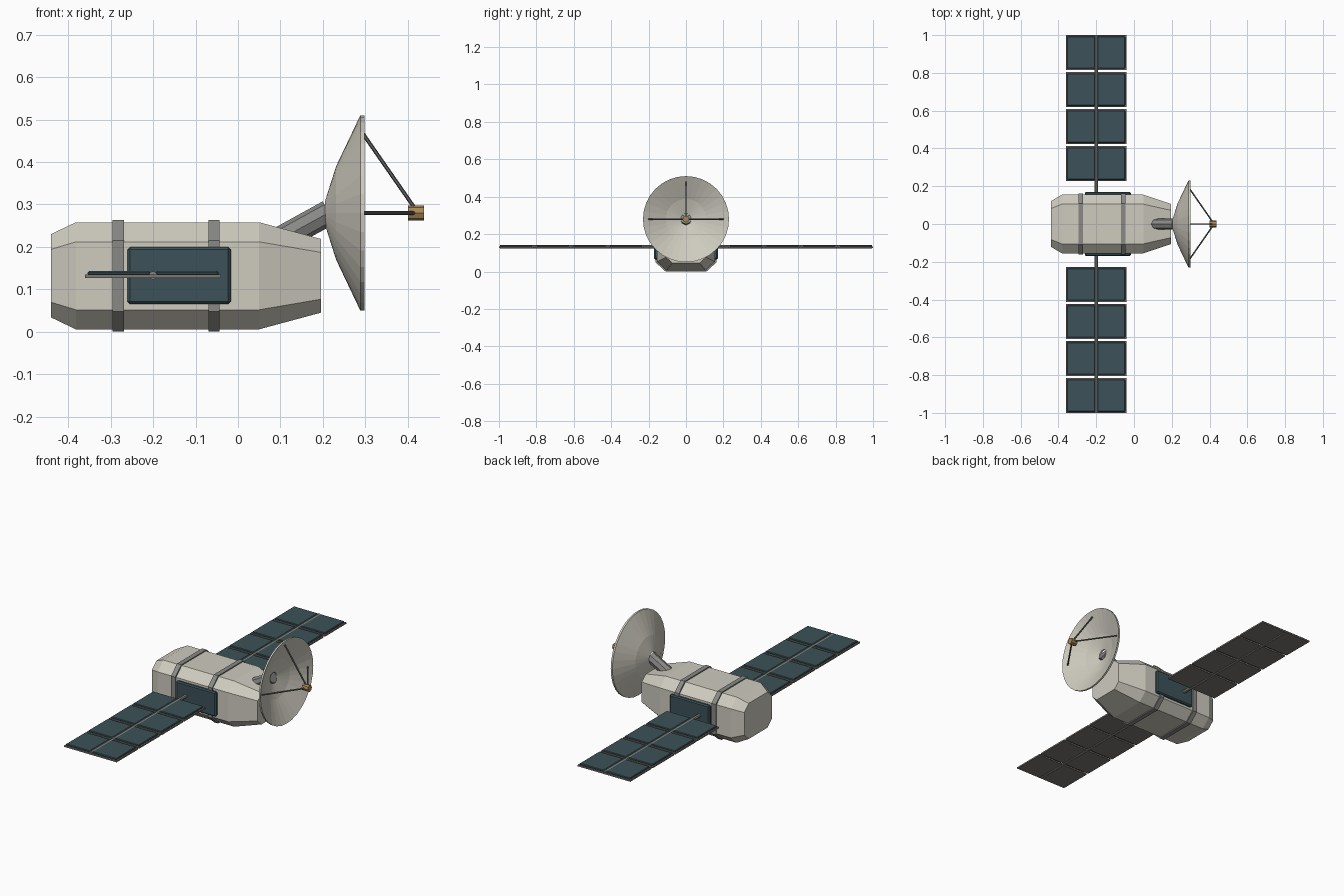
import bpy, bmesh, math
from mathutils import Vector, Matrix

cube = bpy.data.objects.get("Cube")
if cube:
    bpy.data.objects.remove(cube, do_unlink=True)


def material(name, rgb):
    m = bpy.data.materials.new(name)
    m.use_nodes = True
    m.diffuse_color = (*rgb, 1)
    m.node_tree.nodes["Principled BSDF"].inputs["Base Color"].default_value = (*rgb, 1)
    return m


CREAM = material("cream hull", (0.62, 0.60, 0.52))
GREY = material("mid grey metal", (0.25, 0.25, 0.24))
DARK = material("dark grey metal", (0.13, 0.13, 0.13))
FRAME = material("warm grey frame", (0.20, 0.185, 0.17))
TEAL = material("dark teal cells", (0.045, 0.085, 0.10))
GOLD = material("brass", (0.40, 0.25, 0.09))

MID_Z = 0.132    # height of the hull axis
DISH_Z = 0.28    # height of the dish axis
WING_X = -0.2    # centre line of the wings


def finish(name, bm, mat):
    bmesh.ops.recalc_face_normals(bm, faces=bm.faces)
    mesh = bpy.data.meshes.new(name)
    bm.to_mesh(mesh)
    bm.free()
    mesh.materials.append(mat)
    ob = bpy.data.objects.new(name, mesh)
    bpy.context.collection.objects.link(ob)
    return ob


def box(name, lo, hi, mat, bevel=0):
    lo, hi = Vector(lo), Vector(hi)
    bm = bmesh.new()
    bmesh.ops.create_cube(bm, size=1)
    bmesh.ops.scale(bm, vec=hi - lo, verts=bm.verts)
    bmesh.ops.translate(bm, vec=(lo + hi) / 2, verts=bm.verts)
    if bevel:
        bmesh.ops.bevel(bm, geom=bm.edges[:], offset=bevel, segments=1, affect='EDGES')
    return finish(name, bm, mat)


def rod(name, a, b, radius, sides, mat):
    a, b = Vector(a), Vector(b)
    bm = bmesh.new()
    bmesh.ops.create_cone(bm, cap_ends=True, segments=sides, radius1=radius,
                          radius2=radius, depth=(b - a).length)
    turn = (b - a).to_track_quat('Z', 'Y').to_matrix().to_4x4()
    bmesh.ops.transform(bm, matrix=Matrix.Translation((a + b) / 2) @ turn, verts=bm.verts)
    return finish(name, bm, mat)


def loft(name, stations, mat):
    """Chamfered box section, scaled at each (x, scale) station."""
    quarter = [(0.155, 0.08), (0.105, 0.126)]
    section = (quarter + [(-y, z) for y, z in reversed(quarter)]
               + [(-y, -z) for y, z in quarter] + [(y, -z) for y, z in reversed(quarter)])
    bm = bmesh.new()
    rings = [[bm.verts.new((x, y * s, MID_Z + z * s)) for y, z in section]
             for x, s in stations]
    for r, q in zip(rings, rings[1:]):
        for i in range(len(r)):
            j = (i + 1) % len(r)
            bm.faces.new((r[i], r[j], q[j], q[i]))
    bm.faces.new(rings[0])
    bm.faces.new(rings[-1])
    return finish(name, bm, mat)


# Hull and its two straps
loft("hull", [(-0.44, 0.78), (-0.382, 1), (0.05, 1), (0.195, 0.69)], CREAM)
for label, x in (("rear", -0.295), ("front", -0.07)):
    loft(label + "_strap", [(x, 1.045), (x + 0.026, 1.045)], GREY)

# Wings: side plate, boom and four framed panels on each side
for label, s in (("left", -1), ("right", 1)):
    def side_box(name, x0, x1, y0, y1, z0, z1, mat, bevel=0):
        ys = sorted((s * y0, s * y1))
        box(f"{label}_{name}", (x0, ys[0], z0), (x1, ys[1], z1), mat, bevel)

    side_box("side_plate", -0.26, -0.017, 0.14, 0.17, 0.065, 0.2, TEAL, 0.006)
    rod(label + "_boom", (WING_X, s * 0.15, 0.133), (WING_X, s * 0.995, 0.133), 0.01, 8, GREY)
    for i in range(4):
        y0 = 0.228 + 0.196 * i
        y1 = y0 + 0.184
        side_box(f"panel_frame_{i + 1}", WING_X - 0.16, WING_X + 0.16, y0, y1,
                 0.127, 0.135, FRAME)
        for col, x0 in (("rear", WING_X - 0.154), ("front", WING_X + 0.007)):
            side_box(f"{col}_cell_{i + 1}", x0, x0 + 0.147, y0 + 0.006, y1 - 0.006,
                     0.133, 0.143, TEAL, 0.003)

# Dish: thin shell revolved about its axis, open at the centre
profile = [(0.205, 0.028), (0.231, 0.11), (0.288, 0.23), (0.298, 0.23),
           (0.294, 0.222), (0.24, 0.108), (0.214, 0.028)]
bm = bmesh.new()
pts = [bm.verts.new((x, 0, DISH_Z + r)) for x, r in profile]
edges = [bm.edges.new((pts[i], pts[(i + 1) % len(pts)])) for i in range(len(pts))]
bmesh.ops.spin(bm, geom=pts + edges, cent=(0, 0, DISH_Z), axis=(1, 0, 0),
               angle=math.tau, steps=32, use_duplicate=False)
bmesh.ops.remove_doubles(bm, verts=bm.verts, dist=0.0005)
finish("dish", bm, CREAM)

# Dish arm, feed and three struts
rod("dish_arm", (0.085, 0, 0.21), (0.214, 0, 0.281), 0.03, 8, GREY)
rod("feed", (0.4, 0, DISH_Z), (0.438, 0, DISH_Z), 0.018, 8, GOLD)
for label, y, z in (("upper", 0, 1), ("left", -1, 0), ("right", 1, 0)):
    rod(label + "_strut", (0.285, y * 0.2, DISH_Z + z * 0.2),
        (0.415, y * 0.013, DISH_Z + z * 0.013), 0.0045, 6, DARK)
